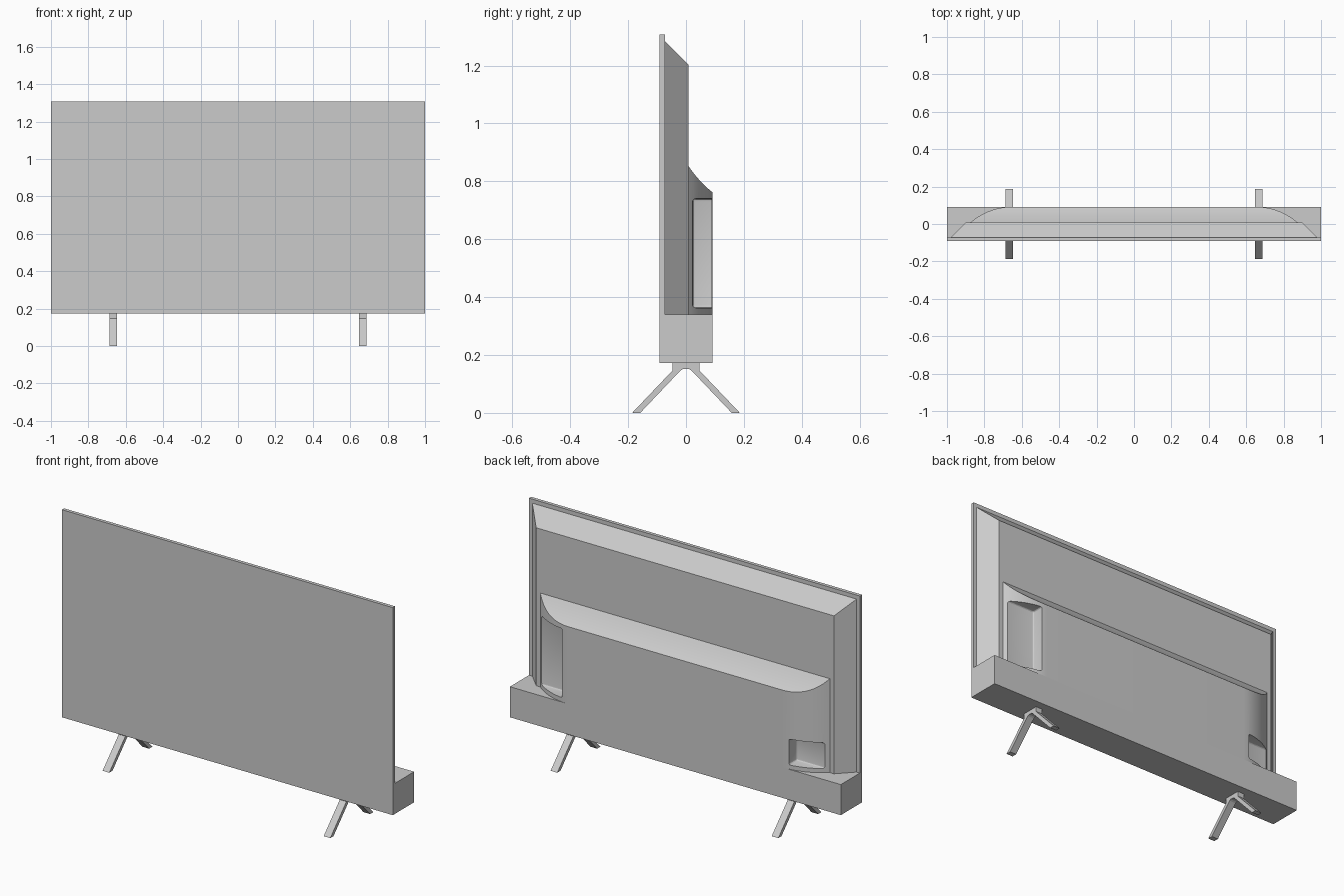
import bpy, bmesh, math
from mathutils import Vector

if "Cube" in bpy.data.objects:
    bpy.data.objects.remove(bpy.data.objects["Cube"])


def make(name, bm):
    bmesh.ops.recalc_face_normals(bm, faces=bm.faces)
    me = bpy.data.meshes.new(name)
    bm.to_mesh(me)
    bm.free()
    ob = bpy.data.objects.new(name, me)
    bpy.context.collection.objects.link(ob)
    return ob


def box(name, lo, hi, bevel=0):
    bm = bmesh.new()
    bmesh.ops.create_cube(bm, size=1)
    for v in bm.verts:
        v.co = Vector([l + (c + 0.5) * (h - l) for c, l, h in zip(v.co, lo, hi)])
    if bevel:
        bmesh.ops.bevel(bm, geom=bm.edges[:], offset=bevel, segments=3,
                        profile=0.5, affect='EDGES')
    return make(name, bm)


def select(ob):
    bpy.ops.object.select_all(action='DESELECT')
    ob.select_set(True)
    bpy.context.view_layer.objects.active = ob


def layered_shell(name, layers, bottom):
    """Back shell from (half width, y, top z) layers, flat at the bottom."""
    bm = bmesh.new()
    rings = []
    for x, y, z in layers:
        rings.append([bm.verts.new(p) for p in
                      ((-x, y, bottom), (-x, y, z), (x, y, z), (x, y, bottom))])
    for a, b in zip(rings, rings[1:]):
        for i in range(4):
            j = (i + 1) % 4
            bm.faces.new((a[i], a[j], b[j], b[i]))
    bm.faces.new(rings[0])
    bm.faces.new(rings[-1])
    return make(name, bm)


FRONT, BACK, MID = -0.092, 0.092, 0.008
BASE, SHELF, TOP = 0.173, 0.34, 1.307

# Screen panel and the deep lower housing
box("screen_panel", (-1, FRONT, SHELF), (1, -0.073, TOP))
box("lower_housing", (-1, FRONT, BASE), (1, BACK, SHELF))

# Chamfered rear cover
layered_shell("rear_cover", [(0.98, -0.073, 1.285), (0.90, MID, 1.203)], SHELF)

# Electronics hump: sides follow an arc, top is a concave slope
R, X0, STEPS = 0.343, 0.65, 14
layers = []
for i in range(STEPS + 1):
    a = math.radians(41) * (1 - i / STEPS)
    y = BACK - R * (1 - math.cos(a))
    t = (y - MID) / (BACK - MID)
    layers.append((X0 + R * math.sin(a), y, 0.853 - 0.12 * t + 0.029 * t * t))
hump = layered_shell("electronics_hump", layers, SHELF)

# Connector recesses: tall on the right, short on the left
for name, x1, x2, top in (("tall_recess_cutter", 0.685, 1.0, 0.74),
                          ("short_recess_cutter", -1.0, -0.685, 0.505)):
    cutter = box(name, (x1, 0.023, 0.363), (x2, 0.16, top), bevel=0.01)
    cutter.hide_render = True
    mod = hump.modifiers.new(name, 'BOOLEAN')
    mod.operation, mod.solver, mod.object = 'DIFFERENCE', 'EXACT', cutter
    select(hump)
    bpy.ops.object.modifier_apply(modifier=mod.name)
    bpy.data.objects.remove(cutter)
select(hump)
bpy.ops.object.shade_smooth_by_angle(angle=math.radians(25))

# Splayed feet: one mirrored profile, extruded across x
half = [(0.047, BASE), (0.047, 0.146), (0.186, 0.0), (0.158, 0.0),
        (0.026, 0.139), (0.018, 0.147), (0.009, 0.152)]
profile = half + [(-y, z) for y, z in reversed(half)]
for side, cx in (("left", -0.668), ("right", 0.668)):
    bm = bmesh.new()
    face = bm.faces.new([bm.verts.new((cx - 0.02, y, z)) for y, z in profile])
    ext = bmesh.ops.extrude_face_region(bm, geom=[face])
    bmesh.ops.translate(bm, vec=(0.04, 0, 0),
                        verts=[g for g in ext["geom"] if isinstance(g, bmesh.types.BMVert)])
    make(side + "_foot", bm)
